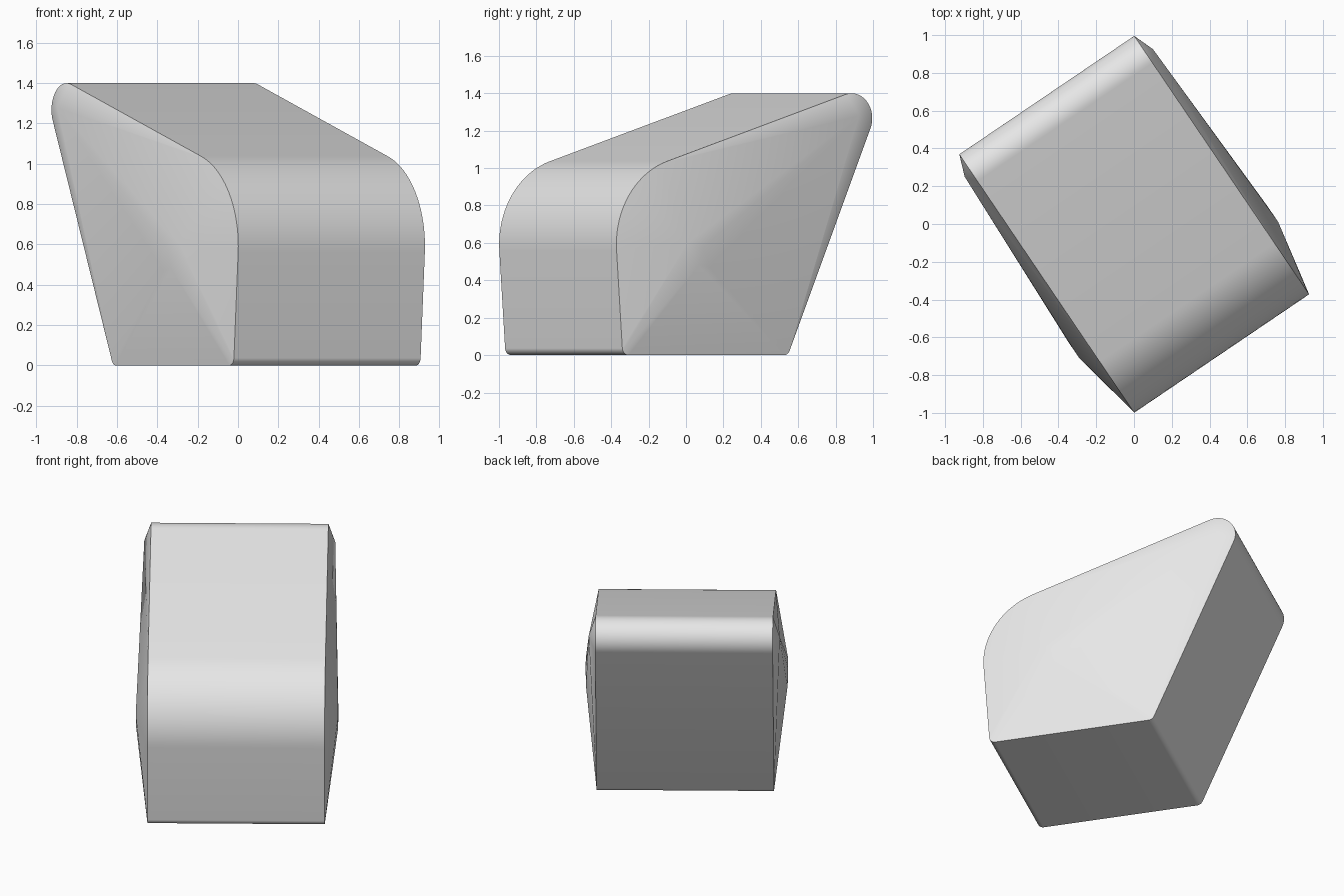
import bpy, bmesh, math
from mathutils import Vector

cube = bpy.data.objects.get("Cube")
if cube:
    bpy.data.objects.remove(cube, do_unlink=True)

HALF_WIDTH = 0.559
TURN = math.radians(34.1)


def rounded_outline(corners, segments=20):
    """Replace each (depth, height, radius) corner with a tangent arc."""
    outline = []
    count = len(corners)
    for i, (u, z, radius) in enumerate(corners):
        corner = Vector((u, z))
        to_prev = (Vector(corners[i - 1][:2]) - corner).normalized()
        to_next = (Vector(corners[(i + 1) % count][:2]) - corner).normalized()
        half = to_prev.angle(to_next) / 2
        centre = corner + (to_prev + to_next).normalized() * radius / math.sin(half)
        tangent = radius / math.tan(half)
        start = corner + to_prev * tangent - centre
        end = corner + to_next * tangent - centre
        sweep = start.angle(end)
        for k in range(segments + 1):
            t = k / segments
            outline.append(centre + (start * math.sin((1 - t) * sweep)
                                     + end * math.sin(t * sweep)) / math.sin(sweep))
    return outline


# Side outline: back tip, front shoulder, front foot, back foot
profile = rounded_outline([
    (-0.93, 1.48, 0.133),
    (0.853, 0.927, 0.465),
    (0.787, 0.0, 0.04),
    (-0.28, 0.0, 0.04),
])

# Raised points of the softly domed sides: depth, height, half width
crown = [(-0.71, 1.28, 0.602), (0.28, 0.47, 0.635), (0.35, 0.48, 0.637),
         (0.42, 0.60, 0.638), (0.32, 0.58, 0.638)]

# Wedge block wrapped around both outlines and both crowns
bm = bmesh.new()
for side in (-1, 1):
    for u, z in profile:
        bm.verts.new((side * HALF_WIDTH, -u, z))
    for u, z, w in crown:
        bm.verts.new((side * w, -u, z))
hull = bmesh.ops.convex_hull(bm, input=bm.verts[:])
loose = [v for v in bm.verts if not v.link_faces]
bmesh.ops.delete(bm, geom=loose, context='VERTS')
bmesh.ops.dissolve_limit(bm, angle_limit=0.005, verts=bm.verts[:], edges=bm.edges[:])
bmesh.ops.recalc_face_normals(bm, faces=bm.faces[:])

# Turn the block on its base
for v in bm.verts:
    x, y = v.co.x, v.co.y
    v.co.x = x * math.cos(TURN) - y * math.sin(TURN)
    v.co.y = x * math.sin(TURN) + y * math.cos(TURN)

mesh = bpy.data.meshes.new("wedge_block")
bm.to_mesh(mesh)
bm.free()
block = bpy.data.objects.new("wedge_block", mesh)
bpy.context.collection.objects.link(block)

# Plain grey finish
grey = bpy.data.materials.new("light_grey")
grey.use_nodes = True
colour = (0.8, 0.8, 0.8, 1.0)
grey.diffuse_color = colour
grey.node_tree.nodes["Principled BSDF"].inputs["Base Color"].default_value = colour
mesh.materials.append(grey)

# Smooth curves, crisp side rims
bpy.ops.object.select_all(action='DESELECT')
block.select_set(True)
bpy.context.view_layer.objects.active = block
bpy.ops.object.shade_smooth_by_angle(angle=math.radians(30))
